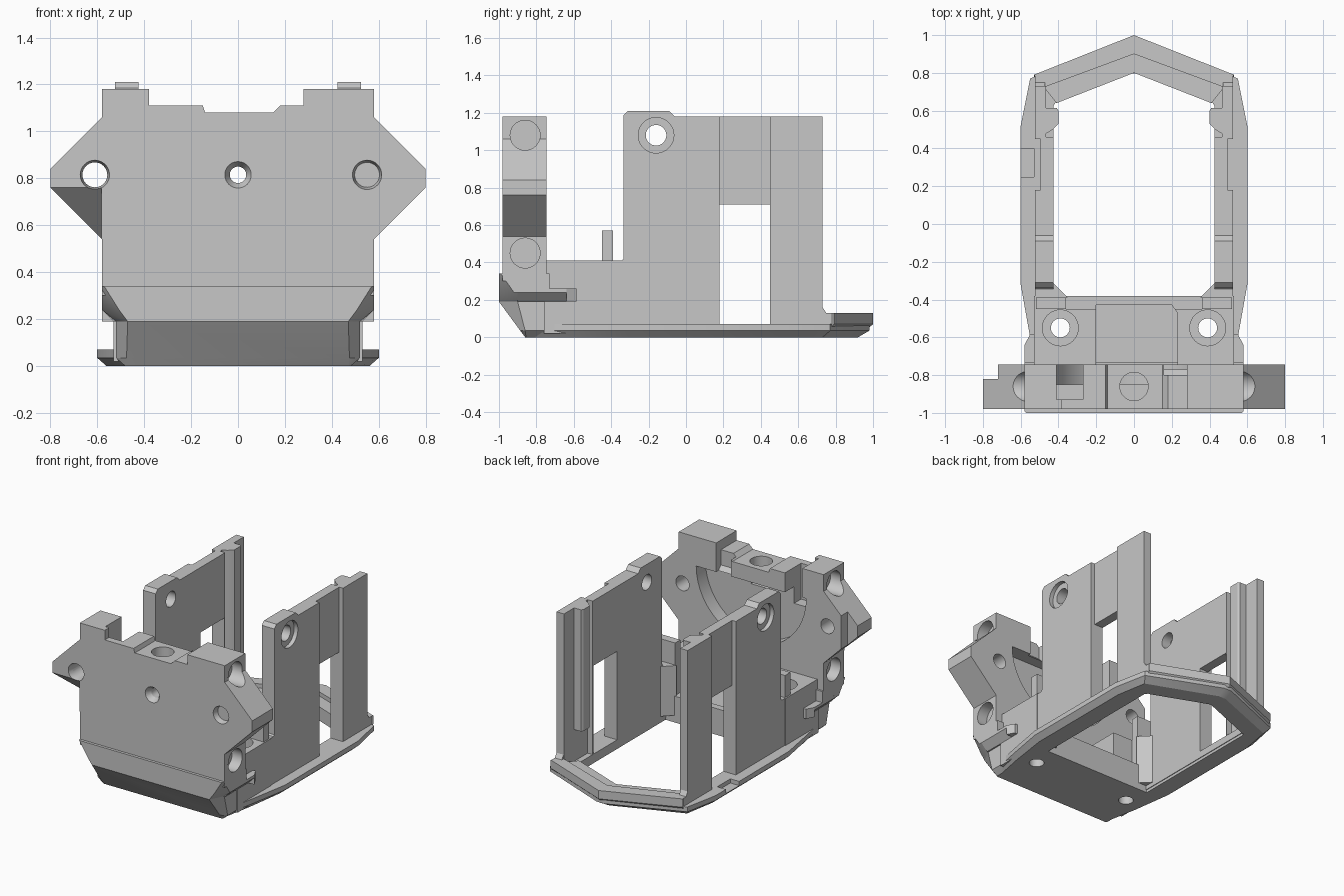
import bpy, bmesh, math
from mathutils import Matrix

if "Cube" in bpy.data.objects:
    bpy.data.objects.remove(bpy.data.objects["Cube"], do_unlink=True)

GREY = (0.57, 0.57, 0.57, 1)
grey = bpy.data.materials.new("plain grey")
grey.use_nodes = True
grey.diffuse_color = GREY
grey.node_tree.nodes["Principled BSDF"].inputs["Base Color"].default_value = GREY


def finish(name, bm):
    bmesh.ops.recalc_face_normals(bm, faces=bm.faces)
    me = bpy.data.meshes.new(name)
    bm.to_mesh(me)
    bm.free()
    ob = bpy.data.objects.new(name, me)
    bpy.context.collection.objects.link(ob)
    me.materials.append(grey)
    return ob


def place(axis, a, b, d):
    return {"x": (d, a, b), "y": (a, d, b), "z": (a, b, d)}[axis]


def loft(name, axis, layers):
    """Stack of matching outlines, each given as (depth, points)."""
    bm = bmesh.new()
    rings = [[bm.verts.new(place(axis, a, b, d)) for a, b in pts] for d, pts in layers]
    n = len(rings[0])
    for lo, hi in zip(rings, rings[1:]):
        for i in range(n):
            bm.faces.new((lo[i], lo[(i + 1) % n], hi[(i + 1) % n], hi[i]))
    bm.faces.new(rings[0])
    bm.faces.new(rings[-1])
    return finish(name, bm)


def prism(name, axis, pts, lo, hi):
    return loft(name, axis, [(lo, pts), (hi, pts)])


def box(name, x, y, z):
    return prism(name, "z", [(x[0], y[0]), (x[1], y[0]), (x[1], y[1]), (x[0], y[1])], *z)


def rod(name, axis, centre, r1, r2, depth):
    bm = bmesh.new()
    bmesh.ops.create_cone(bm, cap_ends=True, segments=40, radius1=r1, radius2=r2, depth=depth)
    rot = {"x": Matrix.Rotation(math.pi / 2, 4, "Y"),
           "y": Matrix.Rotation(-math.pi / 2, 4, "X"), "z": Matrix()}[axis]
    bmesh.ops.transform(bm, matrix=Matrix.Translation(centre) @ rot, verts=bm.verts)
    return finish(name, bm)


def cut(target, tool):
    mod = target.modifiers.new("cut", "BOOLEAN")
    mod.operation, mod.object, mod.solver = "DIFFERENCE", tool, "EXACT"
    bpy.context.view_layer.objects.active = target
    bpy.ops.object.modifier_apply(modifier=mod.name)
    bpy.data.objects.remove(tool, do_unlink=True)


def mirrored(half):
    return half + [(-x, y) for x, y in reversed(half)]


# base frame with chamfered underside
outer = mirrored([(.5, -.86), (.55, -.6), (.6, -.32), (.6, .52), (.55, .77), (.03, .98)])
under = mirrored([(.47, -.86), (.52, -.6), (.56, -.32), (.56, .5), (.52, .73), (.03, .92)])
base = loft("base_frame", "z", [(0, under), (.035, outer), (.07, outer)])
opening = mirrored([(.43, -.38), (.43, .62), (.41, .65), (.01, .797)])
cut(base, prism("tool", "z", opening, -.1, .3))
cut(base, box("tool", (-.7, -.53), (.25, .4), (.04, .2)))
for s in (-1, 1):
    cut(base, rod("tool", "z", (s * .39, -.55, 0), .05, .05, .6))

# raised pointed rear rim
rim = [(-.53, .79), (0, 1), (.53, .79), (.41, .64), (0, .8), (-.41, .64)]
low = [(-.52, .73), (0, .92), (.52, .73), (.41, .64), (0, .8), (-.41, .64)]
rear = loft("rear_rim", "z", [(0, low), (.07, rim), (.13, rim)])
step = [(-.5, .715), (0, .9), (.5, .715), (.41, .6), (0, .75), (-.41, .6)]
cut(rear, prism("tool", "z", step, .1, .2))

# mounting block with a lower centre channel and screw pockets
block = box("mounting_block", (-.53, .53), (-.76, -.38), (.02, .41))
channel = [(-.2, -.8), (.23, -.8), (.23, -.47), (.2, -.43), (-.2, -.43)]
cut(block, prism("tool", "z", channel, .14, .6))
cut(block, box("tool", (-.36, .36), (-.45, -.3), (.19, .6)))
for s in (-1, 1):
    cut(block, rod("tool", "z", (s * .39, -.55, .4), .095, .095, .2))
    cut(block, rod("tool", "z", (s * .39, -.55, 0), .05, .05, .8))

# sloping chin with chamfered corners
chin_layers = [(0, [(.48, -.73), (.48, -.855), (.47, -.86)]),
               (.035, [(.52, -.73), (.52, -.86), (.475, -.886)]),
               (.19, [(.52, -.73), (.52, -.9), (.47, -1)]),
               (.24, [(.58, -.73), (.58, -.92), (.507, -1)]),
               (.34, [(.58, -.73), (.58, -.99), (.57, -1)])]
loft("chin", "z", [(z, mirrored(half)) for z, half in chin_layers])

# upright front plate with pointed ears
plate = prism("front_plate", "y", [
    (-.58, .3), (-.58, .54), (-.8, .76), (-.8, .84), (-.58, 1.06), (-.58, 1.18),
    (-.38, 1.18), (-.38, 1.11), (-.15, 1.11), (-.14, 1.08), (.15, 1.08), (.18, 1.11),
    (.28, 1.11), (.28, 1.18), (.58, 1.18), (.58, 1.06), (.8, .84), (.8, .76),
    (.58, .54), (.58, .3)], -.98, -.745)
# bowl-shaped rear recess and the top pockets
bowl = [(.44 * math.cos(a), .97 - .44 * math.sin(a))
        for a in (math.pi * i / 24 for i in range(25))]
cut(plate, prism("tool", "y", bowl, -.85, -.7))
cut(plate, prism("tool", "x", [(-.8, 1.3), (-.8, 1.0), (-.7, .9), (-.7, 1.3)], .16, .28))
cut(plate, box("tool", (-.41, -.27), (-.93, -.7), (.85, 1.3)))
# undercut ear on one side
cut(plate, prism("tool", "x", [(-1.02, .8), (-1.02, .4), (-.7, .4), (-.7, .49)], -.9, -.581))
cut(plate, box("tool", (-.9, -.72), (-.82, -.7), (.4, 1.2)))
# screw holes through the face, the top and the sides
for x, r in ((-.61, .053), (0, .035), (.55, .053)):
    cut(plate, rod("tool", "y", (x, -.86, .815), r, r, .6))
    cut(plate, rod("tool", "y", (x, -.97, .815), .067, r, .06))
cut(plate, rod("tool", "z", (0, -.86, 1.05), .075, .075, .3))
for s in (-1, 1):
    for z in (.45, 1.08):
        cut(plate, rod("tool", "x", (s * .6, -.86, z), .08, .08, .2))

for s, side in ((1, "left"), (-1, "right")):
    def span(a, b):
        return sorted((s * a, s * b))

    # tall side wall
    wall = prism(side + "_wall", "x", [
        (-.39, .02), (.73, .02), (.73, 1.18), (-.06, 1.18), (-.09, 1.21), (-.31, 1.21),
        (-.335, 1.185), (-.335, .42), (-.345, .41), (-.39, .41)], *span(.425, .525))
    cut(wall, box("tool", span(.3, .7), (.18, .45), (.07, .71)))
    cut(wall, box("tool", span(.495, .7), (.18, .45), (.6, 1.3)))
    cut(wall, box("tool", span(.3, .465), (.46, .8), (.07, 1.3)))
    cut(wall, rod("tool", "x", (s * .47, -.16, 1.08), .055, .055, .4))
    cut(wall, rod("tool", "x", (s * .53, -.16, 1.08), .095, .095, .07))
    # wall foot joining the rear rim
    prism(side + "_wall_foot", "x", [(.7, .05), (.78, .05), (.78, .13), (.75, .13),
                                     (.73, .16), (.7, .16)], *span(.47, .525))
    # inner guide rail at the rear column
    prism(side + "_guide_rail", "z", [(s * x, y) for x, y in (
        (.48, .47), (.43, .5), (.4, .53), (.4, .6), (.41, .615), (.48, .615))], .3, 1.18)
    # locating post and its corner gusset
    box(side + "_post", span(.36, .52), (-.45, -.39), (.1, .57))
    prism(side + "_gusset", "z", [(s * x, y) for x, y in (
        (.35, -.39), (.44, -.3), (.44, -.39))], .05, .41)
    # side ledge behind the chin
    ledge = [(s * x, z) for x, z in ((.5, .26), (.58, .26), (.58, .24), (.53, .19), (.5, .19))]
    prism(side + "_ledge", "y", ledge, -.9, -.64)
    prism(side + "_ledge_tip", "z", [(s * x, y) for x, y in (
        (.5, -.64), (.58, -.64), (.55, -.585), (.5, -.585))], .19, .26)

# smooth holes and curves, keep edges sharp
bpy.ops.object.select_all(action="DESELECT")
for ob in bpy.context.scene.objects:
    if ob.type == "MESH":
        ob.select_set(True)
        bpy.context.view_layer.objects.active = ob
bpy.ops.object.shade_smooth_by_angle(angle=math.radians(25))
